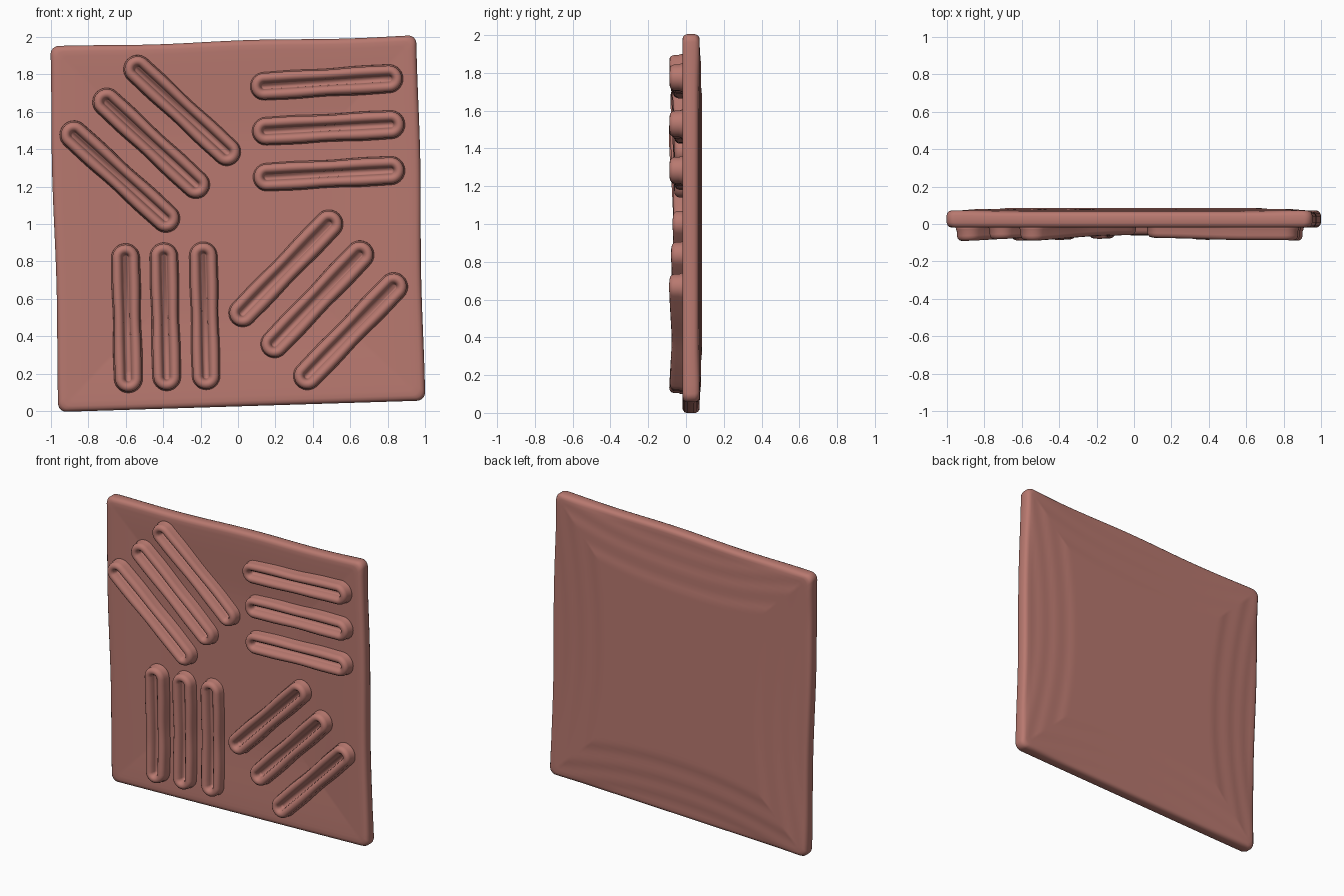
import bpy, bmesh, math
from mathutils import Vector

if "Cube" in bpy.data.objects:
    bpy.data.objects.remove(bpy.data.objects["Cube"])

mat = bpy.data.materials.new("clay")
mat.diffuse_color = (0.48, 0.19, 0.16, 1)
mat.use_nodes = True
mat.node_tree.nodes["Principled BSDF"].inputs["Base Color"].default_value = mat.diffuse_color


def loft(name, rings):
    """Skin a list of closed rings and cap both ends."""
    bm = bmesh.new()
    vr = [[bm.verts.new(p) for p in ring] for ring in rings]
    n = len(vr[0])
    for a, b in zip(vr, vr[1:]):
        for i in range(n):
            j = (i + 1) % n
            bm.faces.new((a[i], a[j], b[j], b[i]))
    bm.faces.new(vr[0])
    bm.faces.new(vr[-1])
    bmesh.ops.recalc_face_normals(bm, faces=bm.faces)
    me = bpy.data.meshes.new(name)
    bm.to_mesh(me)
    bm.free()
    me.materials.append(mat)
    me.polygons.foreach_set("use_smooth", [True] * len(me.polygons))
    ob = bpy.data.objects.new(name, me)
    bpy.context.collection.objects.link(ob)
    return ob


def smooth(a, b, t):
    t = max(0.0, min(1.0, (t - a) / (b - a)))
    return t * t * (3 - 2 * t)


# Slab: skewed hand-cut outline, dished front, gently terraced back
TL, TR = Vector((-1.005, 1.945)), Vector((0.955, 2.005))
BL, BR = Vector((-0.955, -0.003)), Vector((0.995, 0.058))


def place(u, v):
    a, b = (u + 1) / 2, (v + 1) / 2
    p = BL.lerp(BR, a).lerp(TL.lerp(TR, a), b)
    return (p.x + 0.004 * math.sin(5 * v) * u,
            p.y + 0.004 * math.sin(6 * u + 1) * v * (v > 0))


def front(u, v):
    edge = max(abs(u), abs(v))
    return 0.002 - 0.022 * smooth(0.45, 1.0, edge)


def back(u, v):
    # pincushion contours stepping down towards the rim
    e = max(abs(u) + 0.15 * (1 - v * v), abs(v) + 0.15 * (1 - u * u))
    step = sum(smooth(k, k + 0.07, e) for k in (0.74, 0.88, 1.0)) / 3
    return 0.086 - 0.02 * step


def rounded_square(radius=0.045, side=40, arc=6):
    pts = []
    c = 1 - radius
    for k in range(4):
        a0 = k * math.pi / 2
        rot = lambda x, y: (x * math.cos(a0) - y * math.sin(a0),
                            x * math.sin(a0) + y * math.cos(a0))
        for i in range(side):
            pts.append(rot(1, -c + 2 * c * i / side))
        for i in range(arc):
            t = i / arc * math.pi / 2
            pts.append(rot(c + radius * math.cos(t), c + radius * math.sin(t)))
    return pts


outline = rounded_square()


def slab_ring(s, depth):
    ring = []
    for u, v in outline:
        u, v = u * s, v * s
        x, z = place(u, v)
        f, b = front(u, v), back(u, v)
        ring.append((x, f + (b - f) * depth, z))
    return ring


inner = [0.03 + 0.94 * i / 36 for i in range(37)]
rim = [(0.985, 0.04), (0.995, 0.14), (1.0, 0.3), (1.0, 0.5),
       (1.0, 0.72), (0.994, 0.88), (0.984, 0.97)]
loft("slab", [slab_ring(s, 0) for s in inner]
     + [slab_ring(s, d) for s, d in rim]
     + [slab_ring(s, 1) for s in reversed(inner)])

# Raised slotted bars: (radius, depth) profile from outer foot to slot floor
PROFILE = [(0.078, 0.02), (0.075, 0.0), (0.070, -0.012), (0.070, -0.035),
           (0.066, -0.048), (0.057, -0.058), (0.044, -0.062), (0.031, -0.058),
           (0.021, -0.046), (0.016, -0.025), (0.013, -0.008)]


def bar(name, x0, z0, x1, z1, segs=16, arc=14):
    a, b = Vector((x0, z0)), Vector((x1, z1))
    d = (b - a).normalized()
    n = Vector((-d.y, d.x))
    rings = []
    for r, y in PROFILE:
        ring = []
        for start, end, sg in ((a, b, 1), (b, a, -1)):
            # straight flank, slightly wavy, then a rounded end
            for i in range(segs):
                t = i / segs
                wave = 1 + 0.04 * math.sin(math.pi * t * 3) * math.sin(math.pi * t)
                ring.append(start.lerp(end, t) - n * sg * r * wave)
            for i in range(arc):
                w = -math.pi / 2 + math.pi * i / arc
                ring.append(end + (d * math.cos(w) + n * math.sin(w)) * r * sg)
        rings.append([(p.x, y + front(p.x, p.y - 1) - 0.01 * smooth(0.1, 0.6, abs(p.x)), p.y)
                      for p in ring])
    loft(name, rings)


GROUPS = {
    "falling_bar": [(-0.535, 1.825, -0.06, 1.385), (-0.70, 1.65, -0.225, 1.21),
                    (-0.875, 1.475, -0.385, 1.03)],
    "horizontal_bar": [(0.14, 1.735, 0.805, 1.775), (0.15, 1.495, 0.815, 1.53),
                       (0.155, 1.25, 0.815, 1.285)],
    "vertical_bar": [(-0.60, 0.82, -0.585, 0.175), (-0.395, 0.825, -0.38, 0.185),
                     (-0.185, 0.83, -0.17, 0.19)],
    "rising_bar": [(0.485, 1.0, 0.025, 0.525), (0.65, 0.835, 0.195, 0.36),
                   (0.83, 0.665, 0.37, 0.19)],
}
for group, bars in GROUPS.items():
    for i, ends in enumerate(bars, 1):
        bar(f"{group}_{i}", *ends)
